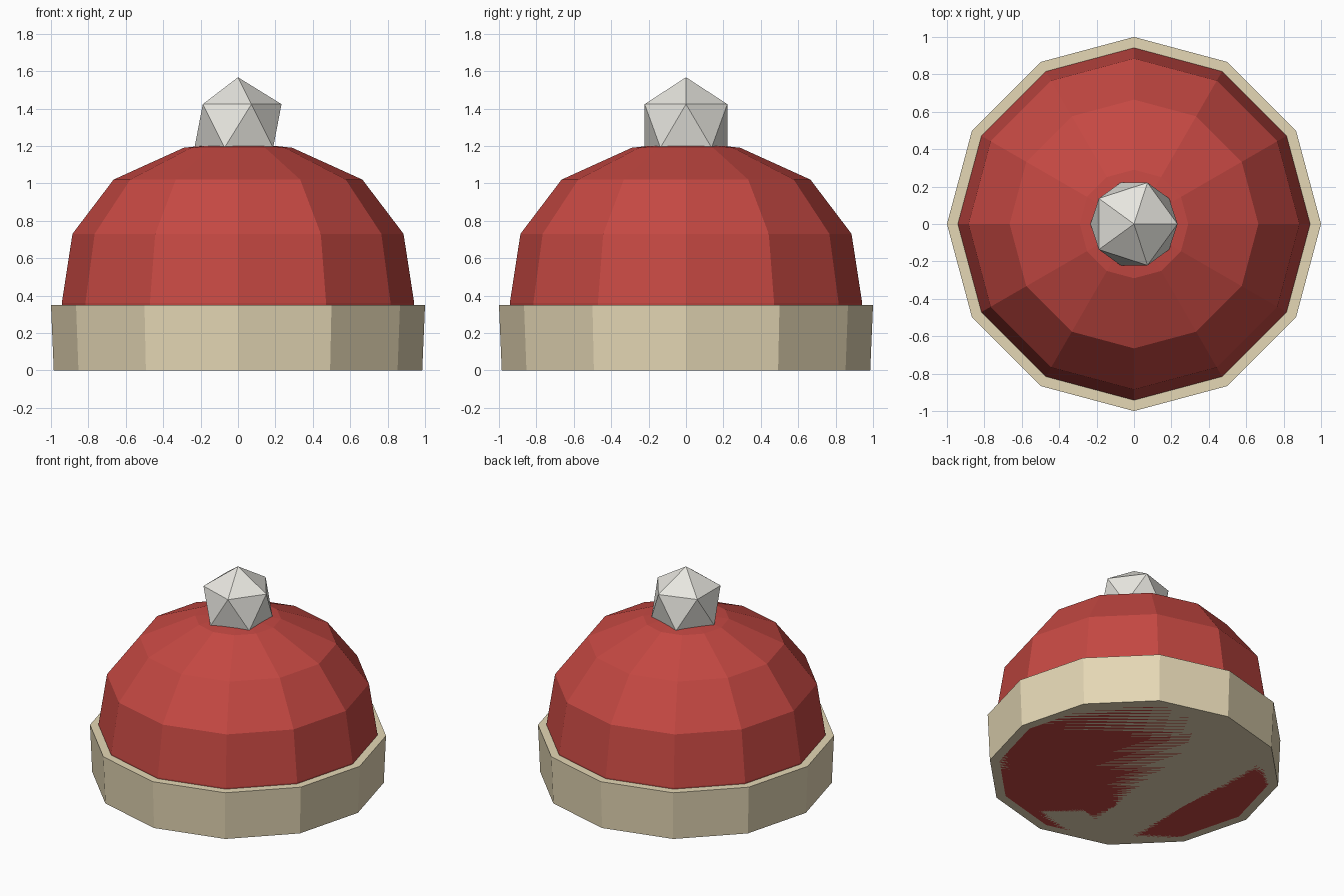
import bpy, bmesh, math

if "Cube" in bpy.data.objects:
    bpy.data.objects.remove(bpy.data.objects["Cube"])

SIDES = 12


def material(name, rgb):
    m = bpy.data.materials.new(name)
    m.diffuse_color = (*rgb, 1.0)
    m.use_nodes = True
    m.node_tree.nodes["Principled BSDF"].inputs["Base Color"].default_value = m.diffuse_color
    return m


def finish(name, bm, mat):
    bmesh.ops.recalc_face_normals(bm, faces=bm.faces)
    me = bpy.data.meshes.new(name)
    bm.to_mesh(me)
    bm.free()
    me.materials.append(mat)
    ob = bpy.data.objects.new(name, me)
    bpy.context.collection.objects.link(ob)
    return ob


def lathe(name, profile, mat):
    """Closed, flat-shaded solid turned from (radius, height) points."""
    bm = bmesh.new()
    rings = [[bm.verts.new((r * math.cos(math.tau * i / SIDES),
                            r * math.sin(math.tau * i / SIDES), z))
              for i in range(SIDES)] for r, z in profile]
    for low, high in zip(rings, rings[1:]):
        for i in range(SIDES):
            j = (i + 1) % SIDES
            bm.faces.new((low[i], low[j], high[j], high[i]))
    bm.faces.new(rings[0][::-1])
    bm.faces.new(rings[-1])
    return finish(name, bm, mat)


red = material("red wool", (0.56, 0.065, 0.055))
cream = material("cream wool", (0.78, 0.68, 0.46))
white = material("off white", (0.80, 0.79, 0.74))

# Folded band around the base
lathe("band", [(0.985, 0), (1.0, 0.35)], cream)

# Domed crown, running down inside the band
lathe("crown", [(0.92, 0), (0.942, 0.36), (0.885, 0.73), (0.665, 1.02),
                (0.29, 1.19), (0.20, 1.20)], red)

# Faceted pompom on top
bm = bmesh.new()
bmesh.ops.create_icosphere(bm, subdivisions=1, radius=0.26)
bmesh.ops.translate(bm, verts=bm.verts, vec=(0, 0, 1.307))
finish("pompom", bm, white)
